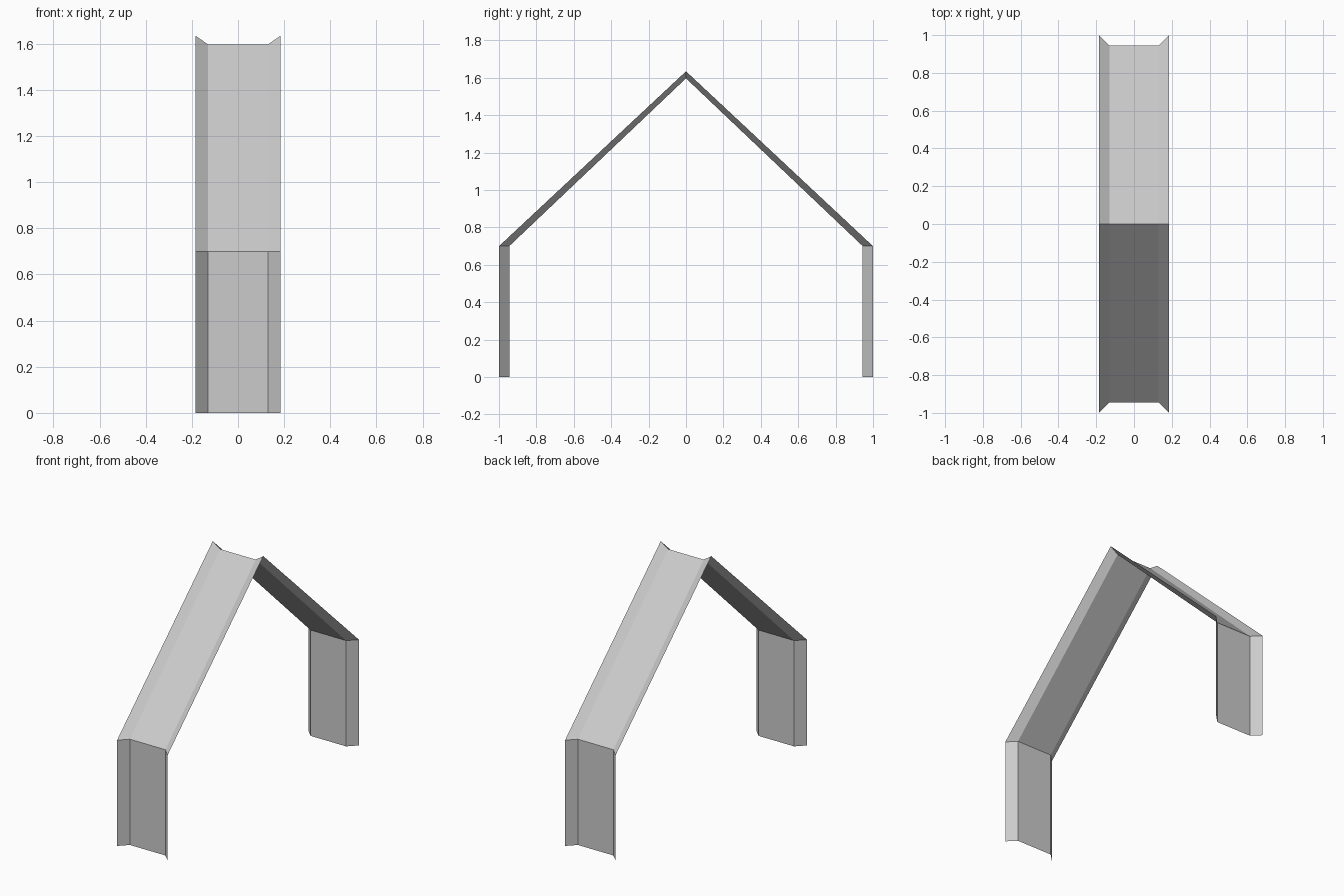
import bpy

if "Cube" in bpy.data.objects:
    bpy.data.objects.remove(bpy.data.objects["Cube"])

# Single painted metal colour
metal = bpy.data.materials.new("light_grey_metal")
metal.diffuse_color = (0.6, 0.6, 0.6, 1)
metal.use_nodes = True
metal.node_tree.nodes["Principled BSDF"].inputs["Base Color"].default_value = metal.diffuse_color


def section(outer, inner):
    """Open tray cross-section: flared flange, web, flared flange, as (x, y, z)."""
    (yo, zo), (yi, zi) = outer, inner
    return [(-0.185, yo, zo), (-0.13, yi, zi), (0.13, yi, zi), (0.185, yo, zo)]


def tray(name, start, end):
    """Sheet strip between two sections, mirrored front to back."""
    faces = [(i, i + 1, i + 5, i + 4) for i in range(3)]
    mesh = bpy.data.meshes.new(name)
    mesh.from_pydata(start + end, [], faces)
    mesh.materials.append(metal)
    obj = bpy.data.objects.new(name, mesh)
    bpy.context.collection.objects.link(obj)
    mirror = obj.modifiers.new("front_back", 'MIRROR')
    mirror.use_axis = (False, True, False)


foot = section((-1.0, 0.0), (-0.945, 0.0))
eave = section((-1.0, 0.7), (-0.945, 0.7))
ridge = section((0.0, 1.635), (0.0, 1.597))

# Upright legs and sloping rafters
tray("legs", foot, eave)
tray("rafters", eave, ridge)
